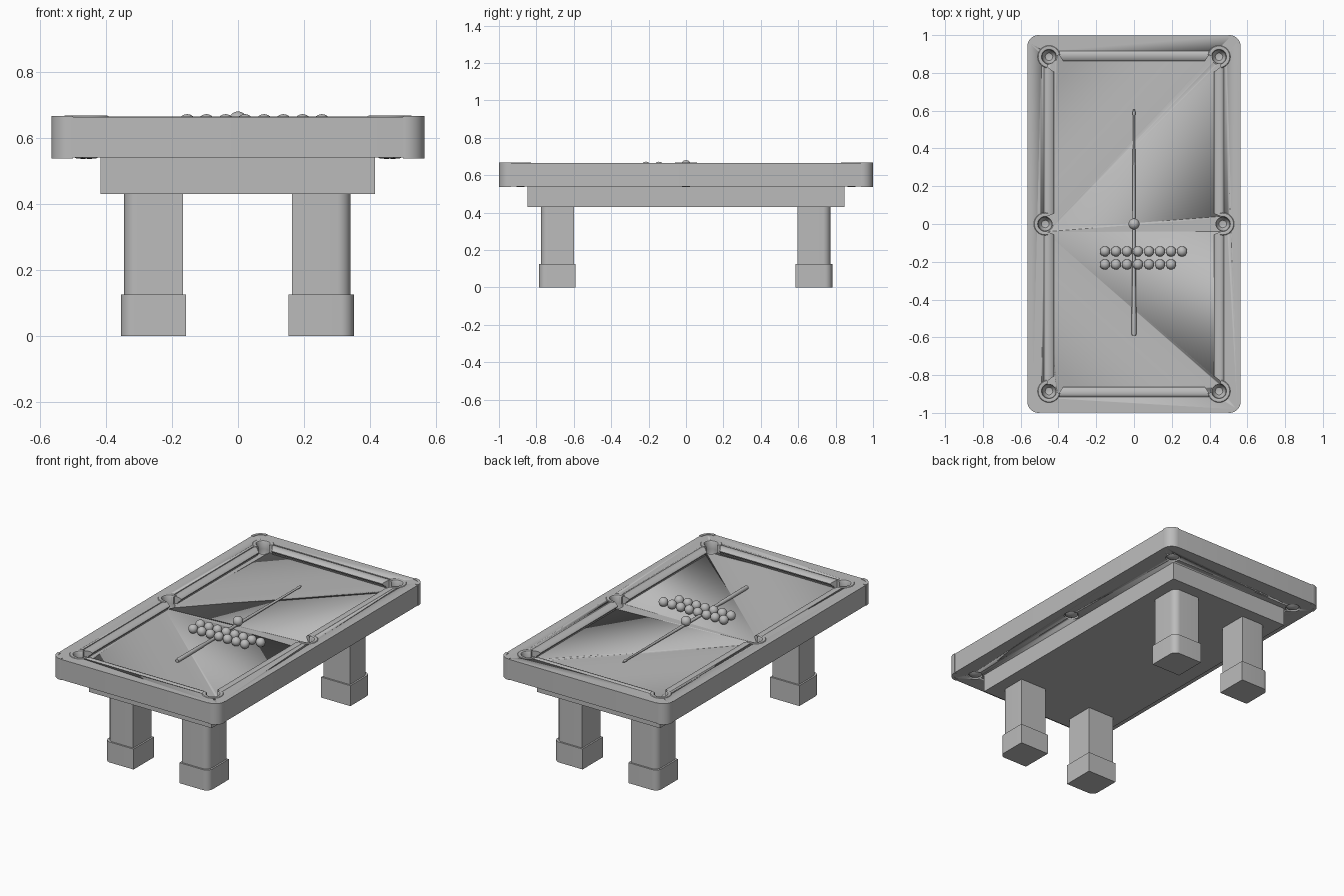
import bpy, bmesh, math
from mathutils import Matrix

if "Cube" in bpy.data.objects:
    bpy.data.objects.remove(bpy.data.objects["Cube"])

grey = bpy.data.materials.new("plain_grey")
grey.diffuse_color = (0.5, 0.5, 0.5, 1)
grey.use_nodes = True
grey.node_tree.nodes["Principled BSDF"].inputs["Base Color"].default_value = grey.diffuse_color


def finish(name, bm, smooth=35):
    bmesh.ops.remove_doubles(bm, verts=bm.verts, dist=1e-5)
    bmesh.ops.recalc_face_normals(bm, faces=bm.faces)
    me = bpy.data.meshes.new(name)
    bm.to_mesh(me)
    bm.free()
    me.materials.append(grey)
    me.shade_smooth()
    me.set_sharp_from_angle(angle=math.radians(smooth))
    ob = bpy.data.objects.new(name, me)
    bpy.context.collection.objects.link(ob)
    return ob


def loft(bm, rings, cap=True, loop=False):
    """Skin a list of equal closed rings of points."""
    vs = [[bm.verts.new(p) for p in r] for r in rings]
    n = len(vs[0])
    pairs = list(zip(vs, vs[1:])) + ([(vs[-1], vs[0])] if loop else [])
    for a, b in pairs:
        for i in range(n):
            j = (i + 1) % n
            bm.faces.new((a[i], a[j], b[j], b[i]))
    if cap and not loop:
        bm.faces.new(vs[0])
        bm.faces.new(vs[-1])


def prism(name, outline, z0, z1):
    bm = bmesh.new()
    loft(bm, [[(x, y, z) for x, y in outline] for z in (z0, z1)])
    return finish(name, bm)


def rounded_rect(cx, cy, hx, hy, radii, seg=8):
    """Radii in order (+,+), (-,+), (-,-), (+,-); zero gives a sharp corner."""
    pts = []
    for k, (sx, sy) in enumerate(((1, 1), (-1, 1), (-1, -1), (1, -1))):
        r = radii[k]
        for i in range(seg + 1 if r else 1):
            a = math.pi / 2 * (k + i / seg)
            pts.append((cx + sx * (hx - r) + r * math.cos(a),
                        cy + sy * (hy - r) + r * math.sin(a)))
    return pts


def revolve(name, profile, at, start=0, sweep=360, steps=32, rot=None):
    """Turn a closed (radius, z) profile about z, fully or in part."""
    bm = bmesh.new()
    full = sweep == 360
    rings = []
    for i in range(steps if full else steps + 1):
        a = math.radians(start + sweep * i / steps)
        rings.append([(r * math.cos(a), r * math.sin(a), z) for r, z in profile])
    loft(bm, rings, loop=full)
    bmesh.ops.remove_doubles(bm, verts=bm.verts, dist=1e-5)
    bmesh.ops.dissolve_degenerate(bm, edges=bm.edges, dist=1e-6)
    bm.transform(Matrix.Translation(at) @ (rot or Matrix()))
    return finish(name, bm)


CORNERS = [(1, 1), (-1, 1), (-1, -1), (1, -1)]
BED, TOP = 0.62, 0.664

# Outer frame with sunken playing bed
frame = prism("rail_frame", rounded_rect(0, 0, 0.563, 0.998, [0.058] * 4), 0.54, TOP)
bed_cutter = prism("bed_cutter", rounded_rect(0, 0, 0.476, 0.915, [0] * 4), BED, 0.8)

# Pocket positions: (x, y, direction away from table in degrees, rim sweep)
pockets = [(sx * 0.45, sy * 0.885, math.degrees(math.atan2(sy, sx)), 250) for sx, sy in CORNERS]
pockets += [(0.47, 0, 0, 210), (-0.47, 0, 180, 210)]

bm = bmesh.new()
for x, y, _, _ in pockets:
    bmesh.ops.create_cone(bm, cap_ends=True, segments=32, radius1=0.042, radius2=0.042,
                          depth=0.4, matrix=Matrix.Translation((x, y, 0.6)))
pocket_cutter = finish("pocket_cutter", bm)
for cutter in (bed_cutter, pocket_cutter):
    m = frame.modifiers.new(cutter.name, 'BOOLEAN')
    m.operation, m.solver, m.object = 'DIFFERENCE', 'EXACT', cutter
    cutter.hide_render = True
    cutter.hide_set(True)

# Pocket cups and C-shaped rims
cup = [(0, 0.553), (0.02, 0.558), (0.031, 0.572), (0.036, 0.595), (0.036, BED),
       (0.0425, BED), (0.0425, 0.56), (0.036, 0.546), (0.02, 0.538), (0, 0.536)]
rim = [(0.036, 0.615), (0.036, 0.660), (0.040, 0.666), (0.048, 0.668),
       (0.057, 0.667), (0.061, 0.663), (0.061, 0.615)]
for x, y, ang, sweep in pockets:
    revolve("pocket_cup", cup, (x, y, 0))
    revolve("pocket_rim", rim, (x, y, 0), ang - sweep / 2, sweep)

# Cushions: profile as (distance in from the rail, height)
NOSE = 0.053
cushion_profile = [(-0.002, 0.655), (0.004, 0.662), (0.014, 0.665), (0.030, 0.663), (0.045, 0.657),
                   (NOSE, 0.649), (0.050, 0.641), (0.036, 0.630), (0.032, BED), (-0.002, BED)]


def cushion(name, a_rail, a_nose, b_rail, b_nose, place):
    bm = bmesh.new()
    rings = []
    for r, n in ((a_rail, a_nose), (b_rail, b_nose)):
        rings.append([place(r + (n - r) * d / NOSE, d) + (z,) for d, z in cushion_profile])
    loft(bm, rings)
    finish(name, bm)


for s in (1, -1):
    cushion("end_cushion", -0.41, -0.375, 0.41, 0.375, lambda t, d: (t, s * (0.915 - d)))
    for e in (1, -1):
        cushion("side_cushion", e * 0.035, e * 0.055, e * 0.845, e * 0.805,
                lambda t, d: (s * (0.476 - d), t))

# Rounded corner caps
for sx, sy in CORNERS:
    arc = [math.pi / 2 * i / 10 for i in range(11)]

    def band(r):
        pts = [(0.505 + r * math.cos(a), 0.94 + r * math.sin(a)) for a in arc]
        return [(0.505 + r, 0.935)] + pts + [(0.5, 0.94 + r)]
    outline = band(0.06) + band(0.043)[::-1]
    prism("corner_cap", [(sx * x, sy * y) for x, y in outline], 0.538, 0.667)

# Body under the frame
prism("under_body", rounded_rect(-0.001, 0, 0.416, 0.848, [0] * 4), 0.43, 0.545)

# Legs and feet, rounded on the outer corner only
for k, (sx, sy) in enumerate(CORNERS):
    radii = [0.04 if i == k else 0 for i in range(4)]
    cx, cy = sx * 0.254 - 0.002, sy * 0.686 - 0.002
    prism("leg", rounded_rect(cx, cy, 0.089, 0.088, radii), 0.12, 0.435)
    prism("foot", rounded_rect(cx, cy, 0.099, 0.098, radii), 0, 0.125)


# Balls: two rows and the cue ball
def ball(name, x, y, z, r):
    bm = bmesh.new()
    bmesh.ops.create_uvsphere(bm, u_segments=24, v_segments=14, radius=r,
                              matrix=Matrix.Translation((x, y, z)))
    finish(name, bm)


for i in range(15):
    col, row = i % 8, i // 8
    ball("ball", -0.154 + 0.0583 * col, -0.145 - 0.069 * row, 0.645, 0.027)
ball("cue_ball", 0, 0, 0.651, 0.029)

# Cue stick lying along y
cue = [(0, -0.59), (0.011, -0.59), (0.0125, -0.58), (0.0115, -0.34), (0.0095, -0.33),
       (0.0085, 0.1), (0.0055, 0.575), (0.008, 0.58), (0.007, 0.595), (0.003, 0.61), (0, 0.61)]
revolve("cue_stick", cue, (0, 0, 0.633), steps=16, rot=Matrix.Rotation(-math.pi / 2, 4, 'X'))
